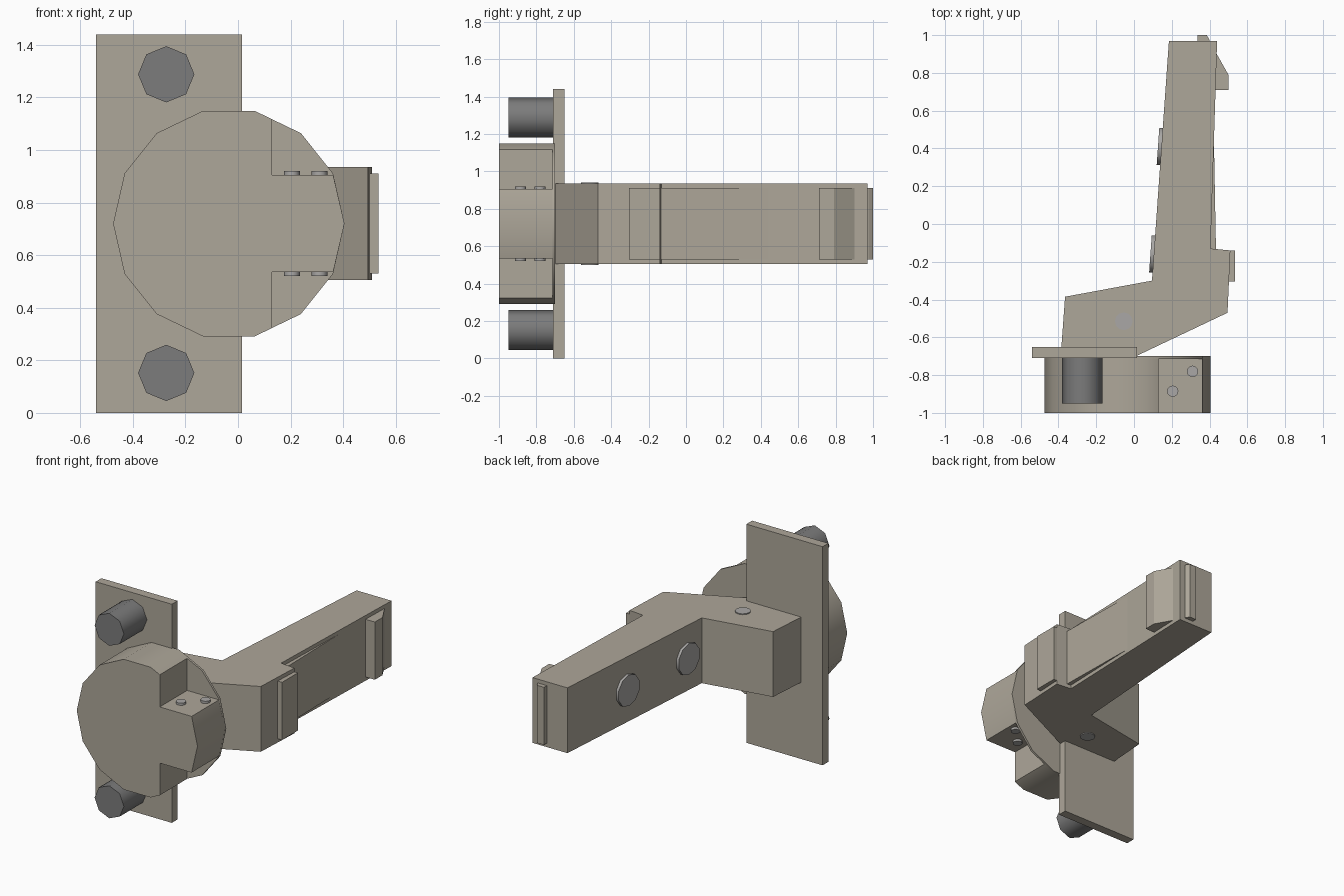
import bpy, bmesh
from math import sin, cos, pi, radians
from mathutils import Vector, Matrix

if "Cube" in bpy.data.objects:
    bpy.data.objects.remove(bpy.data.objects["Cube"])


def material(name, rgb):
    m = bpy.data.materials.new(name)
    m.diffuse_color = (*rgb, 1)
    m.use_nodes = True
    m.node_tree.nodes["Principled BSDF"].inputs["Base Color"].default_value = m.diffuse_color
    return m


BODY = material("warm_metal", (0.42, 0.385, 0.32))
DARK = material("dark_metal", (0.2, 0.2, 0.2))
PIN = material("pin_metal", (0.4, 0.39, 0.38))
MID = 0.72  # height of the mirror plane


def finish(name, bm, mat, smooth=None):
    bmesh.ops.recalc_face_normals(bm, faces=bm.faces)
    me = bpy.data.meshes.new(name)
    bm.to_mesh(me)
    bm.free()
    me.materials.append(mat)
    ob = bpy.data.objects.new(name, me)
    bpy.context.collection.objects.link(ob)
    if smooth:
        bpy.ops.object.select_all(action='DESELECT')
        ob.select_set(True)
        bpy.context.view_layer.objects.active = ob
        bpy.ops.object.shade_smooth_by_angle(angle=radians(smooth))
    return ob


def prism(name, pts, axis, lo, hi, smooth=None, mat=BODY):
    """Extrude a 2D profile: XY along z, or XZ along y."""
    def at(p, t):
        return (p[0], p[1], t) if axis == 'z' else (p[0], t, p[1])
    bm = bmesh.new()
    f = bm.faces.new([bm.verts.new(at(p, lo)) for p in pts])
    ext = bmesh.ops.extrude_face_region(bm, geom=[f])["geom"]
    offset = Vector(at((0, 0), hi - lo))
    bmesh.ops.translate(bm, vec=offset,
                        verts=[v for v in ext if isinstance(v, bmesh.types.BMVert)])
    return finish(name, bm, mat, smooth)


def disc(name, centre, normal, r, depth, sides, mat, smooth=50):
    bm = bmesh.new()
    rot = Vector(normal).to_track_quat('Z', 'Y').to_matrix().to_4x4()
    bmesh.ops.create_cone(bm, cap_ends=True, segments=sides, radius1=r, radius2=r,
                          depth=depth, matrix=Matrix.Translation(centre) @ rot)
    return finish(name, bm, mat, smooth)


# mounting plate and its two dowels
prism("mounting_plate", [(-0.54, 0), (0.015, 0), (0.015, 1.44), (-0.54, 1.44)],
      'y', -0.71, -0.65)
for side in (1, -1):
    disc("dowel", (-0.273, -0.83, MID + side * 0.568), (0, -1, 0), 0.107, 0.24, 8, DARK)

# round cup: 14 sides, notched so a tongue remains in the middle
CX, R = -0.035, 0.44
ring = [(CX + R * cos(2 * pi * i / 14), MID + R * sin(2 * pi * i / 14)) for i in range(14)]
upper = [(0.405, MID), (0.362, 0.905), (0.13, 0.905), (0.13, 1.117)]
upper += [p for p in ring[:7] if p[0] < 0.13] + [(CX - R, MID)]
lower = [(x, 2 * MID - z) for x, z in reversed(upper[1:-1])]
prism("cup", upper + lower, 'y', -1, -0.715, 30)
prism("cup_back", ring, 'y', -0.715, -0.70, 30)

# cranked arm
prism("arm", [(0.185, 0.97), (0.44, 0.97), (0.405, -0.13), (0.51, -0.14),
              (0.495, -0.47), (0.01, -0.70), (-0.388, -0.70), (-0.365, -0.385),
              (0.095, -0.30)], 'z', 0.505, 0.935)

# raised details on the arm, all of the same height
details = {
    "arm_panel": [(0.39, -0.14), (0.434, -0.14), (0.423, 0.45), (0.39, 0.45)],
    "step_pad": [(0.48, -0.14), (0.535, -0.14), (0.535, -0.305), (0.48, -0.305)],
    "end_clip": [(0.41, 0.71), (0.50, 0.71), (0.50, 0.79), (0.438, 0.90), (0.41, 0.90)],
    "end_tab": [(0.335, 0.96), (0.40, 0.96), (0.40, 0.975), (0.385, 1.0), (0.335, 1.0)],
}
for name, pts in details.items():
    prism(name, pts, 'z', 0.53, 0.91)

# screw heads on the arm's outer face
for x, y in ((0.145, 0.41), (0.105, -0.16)):
    disc("screw_head", (x, y, MID), (-1, 0.071, 0), 0.103, 0.036, 10, PIN)

# pivot pins on the arm and cup tongue, above and below
for side in (1, -1):
    disc("arm_pivot", (-0.054, -0.515, MID + side * 0.21), (0, 0, side), 0.047, 0.022, 12, PIN)
    for x, y in ((0.205, -0.885), (0.31, -0.78)):
        disc("tongue_pin", (x, y, MID + side * 0.185), (0, 0, side), 0.03, 0.03, 12, PIN)
